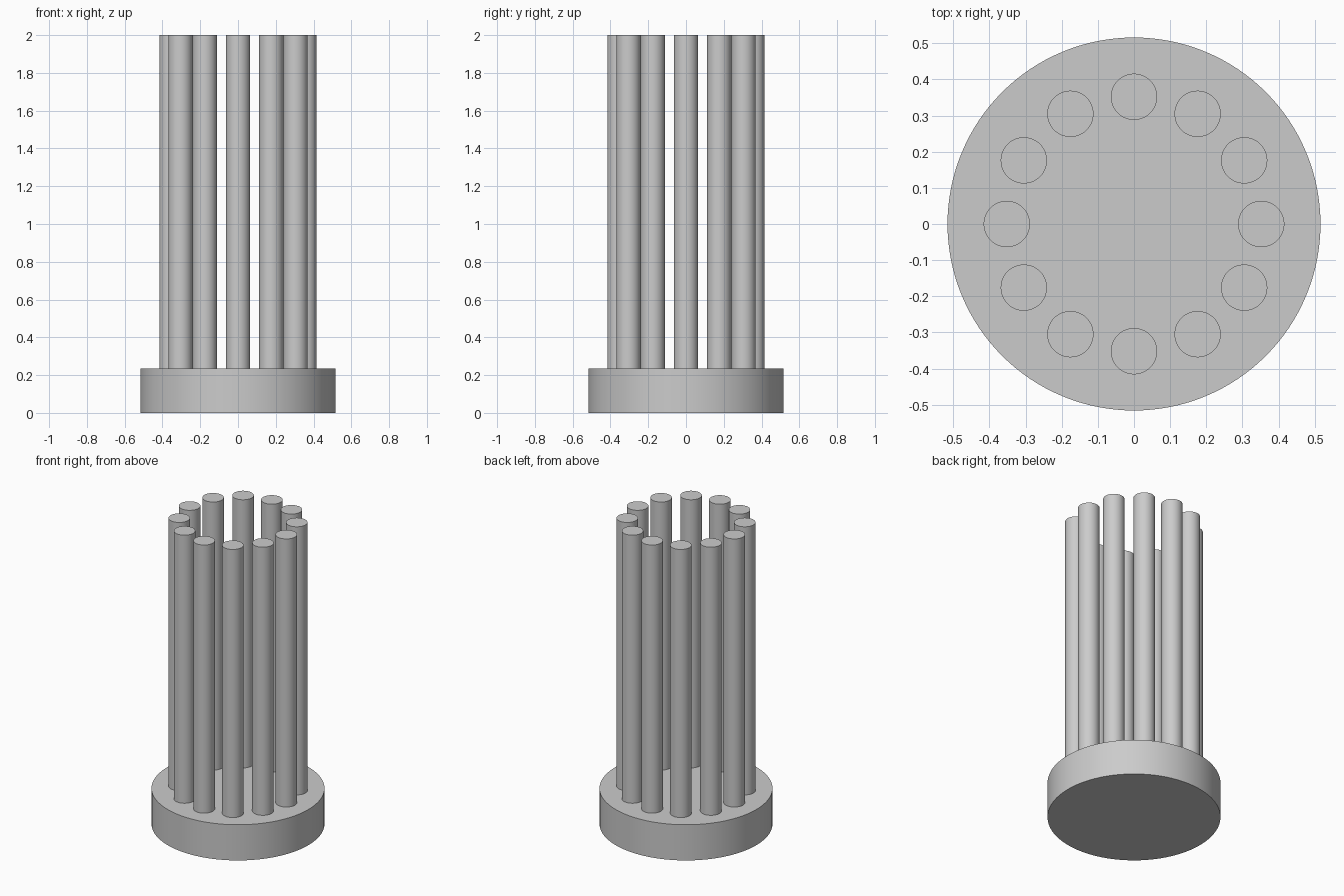
import bpy
from math import cos, sin, tau, radians

cube = bpy.data.objects.get("Cube")
if cube:
    bpy.data.objects.remove(cube, do_unlink=True)

# Single plain grey
grey = bpy.data.materials.new("plain_grey")
grey.use_nodes = True
colour = (0.6, 0.6, 0.6, 1)
grey.diffuse_color = colour
grey.node_tree.nodes["Principled BSDF"].inputs["Base Color"].default_value = colour


def cylinder(name, radius, bottom, top, x=0, y=0, sides=64):
    bpy.ops.mesh.primitive_cylinder_add(
        vertices=sides, radius=radius, depth=top - bottom,
        location=(x, y, (bottom + top) / 2))
    obj = bpy.context.object
    obj.name = name
    obj.data.materials.append(grey)
    bpy.ops.object.shade_smooth_by_angle(angle=radians(30))
    return obj


BASE_RADIUS, BASE_TOP = 0.516, 0.235
ROD_RADIUS, RING_RADIUS, ROD_COUNT = 0.064, 0.352, 12

# Round base disc
cylinder("base_disc", BASE_RADIUS, 0, BASE_TOP, sides=128)

# Ring of upright rods standing on the base
for i in range(ROD_COUNT):
    a = tau * i / ROD_COUNT
    cylinder(f"rod_{i + 1}", ROD_RADIUS, BASE_TOP, 2,
             RING_RADIUS * cos(a), RING_RADIUS * sin(a))
